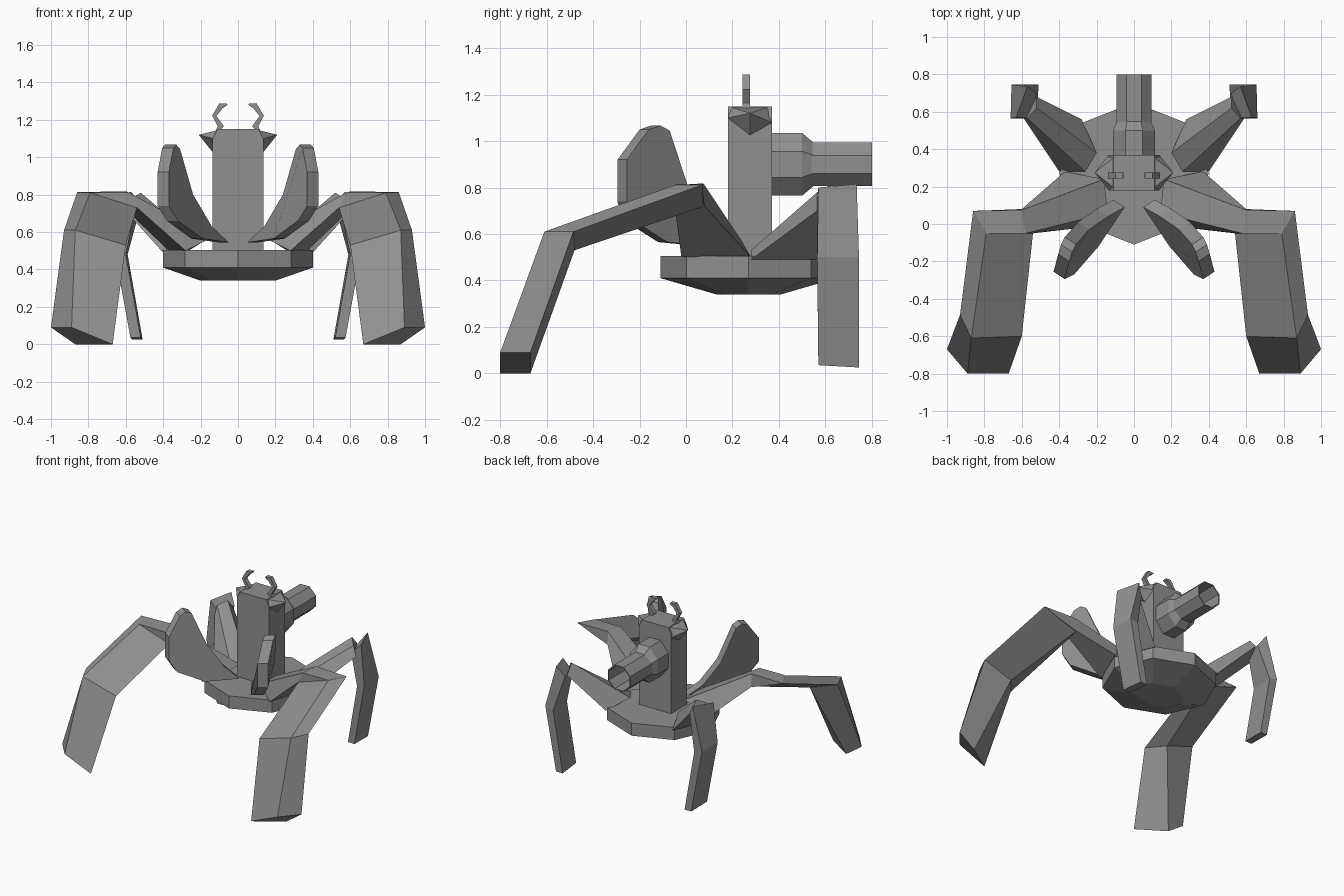
import bpy, bmesh, math
from mathutils import Vector

if "Cube" in bpy.data.objects:
    bpy.data.objects.remove(bpy.data.objects["Cube"])

grey = bpy.data.materials.new("metal_grey")
grey.diffuse_color = (0.28, 0.28, 0.28, 1)
grey.use_nodes = True
grey.node_tree.nodes["Principled BSDF"].inputs["Base Color"].default_value = grey.diffuse_color


def finish(name, bm, mirror=False, smooth=0):
    bmesh.ops.recalc_face_normals(bm, faces=bm.faces)
    mesh = bpy.data.meshes.new(name)
    bm.to_mesh(mesh)
    bm.free()
    mesh.materials.append(grey)
    ob = bpy.data.objects.new(name, mesh)
    bpy.context.collection.objects.link(ob)
    if smooth:
        bpy.ops.object.select_all(action='DESELECT')
        ob.select_set(True)
        bpy.context.view_layer.objects.active = ob
        bpy.ops.object.shade_smooth_by_angle(angle=math.radians(smooth))
    if mirror:
        mod = ob.modifiers.new("mirror", 'MIRROR')
        mod.use_clip = False
        mod.use_mirror_merge = False
    return ob


def loft(name, rings, mirror=False, smooth=0, caps=True):
    """Skin a row of equal-length point rings."""
    bm = bmesh.new()
    rows = [[bm.verts.new(p) for p in r] for r in rings]
    n = len(rows[0])
    for a, b in zip(rows, rows[1:]):
        for i in range(n):
            j = (i + 1) % n
            bm.faces.new((a[i], a[j], b[j], b[i]))
    if caps:
        bm.faces.new(rows[0])
        bm.faces.new(rows[-1])
    return finish(name, bm, mirror, smooth)


def disc_ring(rx, ry, z):
    return [(rx * math.sin(k * math.pi / 4), 0.27 + ry * math.cos(k * math.pi / 4), z)
            for k in range(8)]


def tube_ring(rx, rz, y):
    return [(rx * math.cos((k + .5) * math.pi / 4) / .924, y,
             0.9 + rz * math.sin((k + .5) * math.pi / 4) / .924) for k in range(8)]


# Octagonal body with a tapered belly
loft("body", [disc_ring(.2, .14, .34), disc_ring(.4, .38, .41), disc_ring(.4, .38, .505)])

# Upright torso with clipped top corners
outline = [(-.135, .48), (.135, .48), (.135, 1.10), (.11, 1.15), (-.11, 1.15), (-.135, 1.10)]
loft("torso", [[(x, y, z) for x, z in outline] for y in (.18, .37)])

# Pointed shoulders
bm = bmesh.new()
tip = bm.verts.new((.21, .275, 1.12))
base = [bm.verts.new(p) for p in [(.09, .18, 1.15), (.09, .37, 1.15), (.135, .37, 1.08),
                                  (.13, .275, 1.02), (.135, .18, 1.10)]]
for i in range(5):
    bm.faces.new((tip, base[i], base[(i + 1) % 5]))
finish("shoulder", bm, True)

# Curved horns
horn = [(.07, .12, 1.14), (.115, .14, 1.22), (.085, .10, 1.285), (.05, .06, 1.285)]
inner = [(.10, 1.14), (.075, 1.165), (.115, 1.22), (.082, 1.262), (.055, 1.28)]
outer = [(.12, 1.14), (.108, 1.165), (.138, 1.222), (.10, 1.287), (.06, 1.287)]
loft("horn", [[(a[0], .243, a[1]), (b[0], .243, b[1]), (b[0], .275, b[1]), (a[0], .275, a[1])]
              for a, b in zip(inner, outer)], True)

# Rear cannon: collar and hollow barrel
loft("cannon_collar", [tube_ring(.112, .135, .36), tube_ring(.112, .135, .50),
                       tube_ring(.085, .085, .56)])
loft("cannon_barrel", [tube_ring(.094, .094, .53), tube_ring(.094, .094, .80),
                       tube_ring(.086, .086, .80), tube_ring(.086, .086, .58)])

# Front blades
blade = [(.08, .11, .545), (.22, -.10, .565), (.35, -.25, .66), (.40, -.275, .74),
         (.40, -.275, .92), (.375, -.18, 1.05), (.36, -.13, 1.067), (.34, -.09, 1.045),
         (.27, -.01, .80), (.17, .06, .63)]
off = Vector((.03, .02, 0))
loft("front_blade", [[Vector(p) + off * s for p in blade] for s in (-1, 1)], True)

# Front legs: hip root, thigh, knee, foot
loft("front_leg", [
    [(.28, -.02, .50), (.14, .06, .57), (.16, .24, .57), (.37, .28, .50)],
    [(.54, -.05, .73), (.58, -.05, .81), (.60, .075, .818), (.60, .08, .72)],
    ], True, 30)
loft("front_thigh", [
    [(.54, -.05, .73), (.79, -.05, .81), (.86, .07, .812), (.58, .08, .72)],
    [(.60, -.60, .53), (.87, -.61, .61), (.93, -.485, .61), (.70, -.48, .53)],
    [(.67, -.80, 0), (.89, -.80, .09), (1.0, -.67, .09), (.87, -.67, 0)],
    ], True)
# Flat top of the hip joining root to thigh
loft("front_hip", [
    [(.54, -.05, .73), (.58, -.05, .81), (.60, .075, .818), (.60, .08, .72)],
    [(.70, -.05, .78), (.79, -.05, .812), (.86, .07, .813), (.72, .075, .76)],
    ], True)

# Back legs: broad thigh tapering to a thin bent shin
loft("back_leg", [
    [(.28, .56, .49), (.20, .38, .54), (.26, .28, .53), (.40, .28, .49)],
    [(.52, .68, .74), (.52, .62, .81), (.57, .565, .78), (.59, .565, .70)],
    ], True, 30)
loft("back_shin", [
    [(.52, .70, .74), (.57, .735, .815), (.63, .57, .80), (.55, .565, .72)],
    [(.59, .745, .48), (.655, .745, .50), (.66, .565, .50), (.60, .565, .48)],
    [(.51, .745, .025), (.565, .745, .025), (.575, .57, .035), (.52, .57, .035)],
    ], True)
